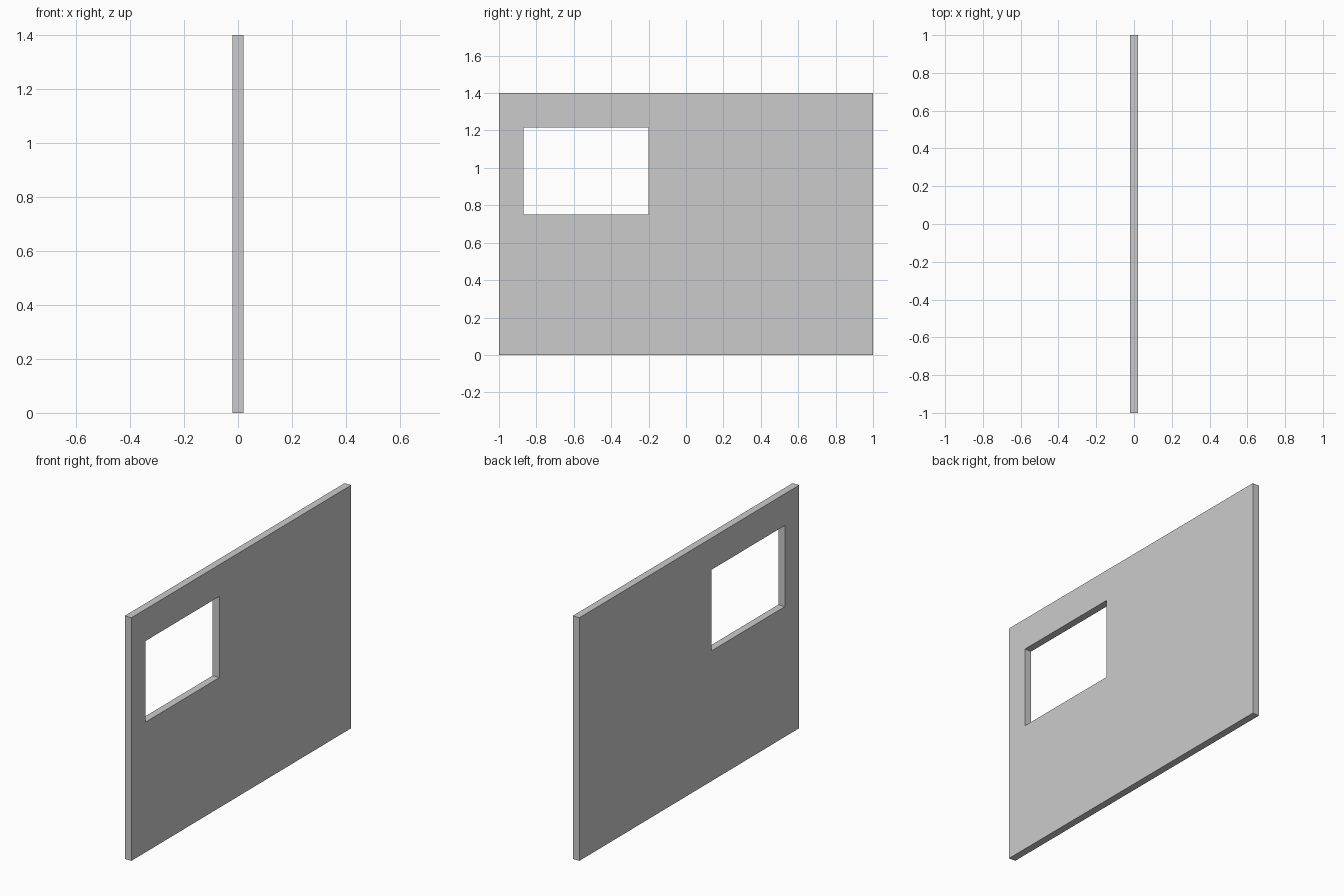
import bpy

if "Cube" in bpy.data.objects:
    bpy.data.objects.remove(bpy.data.objects["Cube"])


def box(name, lo, hi):
    size = [b - a for a, b in zip(lo, hi)]
    centre = [(a + b) / 2 for a, b in zip(lo, hi)]
    bpy.ops.mesh.primitive_cube_add(size=1, location=centre)
    ob = bpy.context.object
    ob.name = name
    ob.scale = size
    bpy.ops.object.transform_apply(location=False, rotation=False, scale=True)
    return ob


HALF_THICK = 0.021

# Wall panel
wall = box("wall_panel", (-HALF_THICK, -1, 0), (HALF_THICK, 1, 1.4))

# Window opening, cut right through the wall
cutter = box("window_cutter", (-0.2, -0.87, 0.75), (0.2, -0.2, 1.217))
cutter.hide_render = True
cutter.display_type = 'WIRE'

cut = wall.modifiers.new("window_opening", 'BOOLEAN')
cut.operation = 'DIFFERENCE'
cut.solver = 'EXACT'
cut.object = cutter
